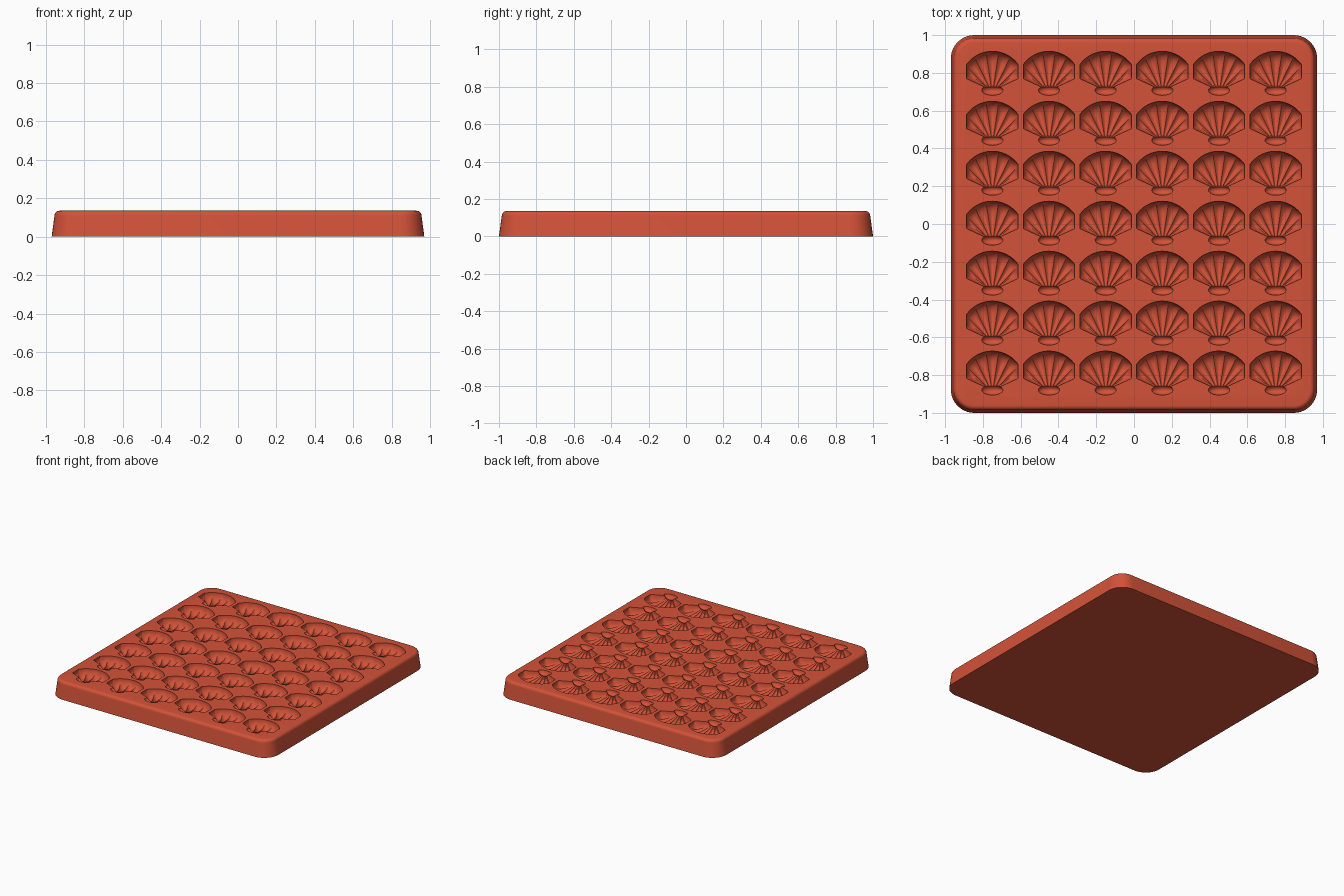
import bpy, bmesh
from math import sin, cos, pi, radians, sqrt
from mathutils import Matrix

if "Cube" in bpy.data.objects:
    bpy.data.objects.remove(bpy.data.objects["Cube"], do_unlink=True)

HEIGHT = 0.135
CELLS = [(-0.75 + 0.3 * i, -0.793 + 0.2645 * j) for i in range(6) for j in range(7)]

terracotta = bpy.data.materials.new("terracotta silicone")
terracotta.use_nodes = True
color = (0.65, 0.085, 0.04, 1)
terracotta.diffuse_color = color
terracotta.node_tree.nodes["Principled BSDF"].inputs["Base Color"].default_value = color


def make_object(name, bm):
    bmesh.ops.recalc_face_normals(bm, faces=bm.faces[:])
    mesh = bpy.data.meshes.new(name)
    bm.to_mesh(mesh)
    bm.free()
    mesh.materials.append(terracotta)
    obj = bpy.data.objects.new(name, mesh)
    bpy.context.collection.objects.link(obj)
    return obj


def rounded_ring(bm, inset, z, steps=10):
    """One rounded rectangle of the tray wall."""
    radius = 0.125 - inset
    ring = []
    for k, (sx, sy) in enumerate([(1, 1), (-1, 1), (-1, -1), (1, -1)]):
        for i in range(steps + 1):
            a = (k + i / steps) * pi / 2
            ring.append(bm.verts.new((sx * 0.845 + radius * cos(a),
                                      sy * 0.875 + radius * sin(a), z)))
    return ring


def build_tray():
    bm = bmesh.new()
    # drafted wall, then a rounded top edge
    profile = [(0, 0), (0.015, HEIGHT - 0.025)]
    for i in range(1, 7):
        a = i / 6 * pi / 2
        profile.append((0.015 + 0.025 * (1 - cos(a)), HEIGHT - 0.025 * (1 - sin(a))))
    rings = [rounded_ring(bm, inset, z) for inset, z in profile]
    for low, high in zip(rings, rings[1:]):
        for i in range(len(low)):
            j = (i + 1) % len(low)
            bm.faces.new((low[i], low[j], high[j], high[i]))
    bm.faces.new(rings[0])
    bm.faces.new(rings[-1])
    return make_object("mould_tray", bm)


def shell_point(u, s):
    """Fan surface: u runs across the ribs, s from hinge to rim."""
    a = u * radians(68)
    r = min(0.2 - 0.018 * a * a, 0.136 / max(abs(sin(a)), 0.01))
    x = 0.042 * u * (1 - s) + r * sin(a) * s
    y = -0.068 * (1 - s) + (-0.08 + r * cos(a)) * s
    if s < 0.7:
        along = 0.35 + 0.65 * sin(s / 0.7 * pi / 2)
    else:
        along = sqrt(max(0, 1 - ((s - 0.7) / 0.3) ** 2))
    across = sqrt(max(0, 1 - u ** 4))
    flute = 1 - 0.24 * (1 - abs(cos(3.5 * pi * u)))
    return x, y, 0.004 + 0.066 * along * across * flute


def add_shell(bm, cx, cy, nu=56, ns=14):
    grid = []
    for j in range(ns + 1):
        s = sin(j / ns * pi / 2)
        row = []
        for i in range(nu + 1):
            x, y, depth = shell_point(2 * i / nu - 1, s)
            row.append(bm.verts.new((cx + x, cy + y, HEIGHT - depth)))
        grid.append(row)
    for a, b in zip(grid, grid[1:]):
        for i in range(nu):
            bm.faces.new((a[i], a[i + 1], b[i + 1], b[i]))
    # straight skirt up to a flat lid above the tray
    border = (grid[0] + [row[-1] for row in grid[1:-1]]
              + grid[-1][::-1] + [row[0] for row in grid[-2:0:-1]])
    lid = [bm.verts.new((v.co.x, v.co.y, HEIGHT + 0.02)) for v in border]
    for i in range(len(border)):
        j = (i + 1) % len(border)
        bm.faces.new((border[i], border[j], lid[j], lid[i]))
    bm.faces.new(lid)


tray = build_tray()

# fluted shell cavities
bm = bmesh.new()
for cx, cy in CELLS:
    add_shell(bm, cx, cy)
shells = make_object("shell_cutter", bm)

# oval hinge cavities
bm = bmesh.new()
for cx, cy in CELLS:
    place = Matrix.Translation((cx, cy - 0.086, HEIGHT + 0.003))
    scale = Matrix.Diagonal((0.057, 0.027, 0.036, 1))
    bmesh.ops.create_uvsphere(bm, u_segments=28, v_segments=14, radius=1,
                              matrix=place @ scale)
hinges = make_object("hinge_cutter", bm)

# press the cavities into the tray
for cutter in (shells, hinges):
    cut = tray.modifiers.new(cutter.name, 'BOOLEAN')
    cut.operation = 'DIFFERENCE'
    cut.solver = 'EXACT'
    cut.object = cutter
    cutter.hide_render = True

bpy.context.view_layer.update()
graph = bpy.context.evaluated_depsgraph_get()
pressed = bpy.data.meshes.new_from_object(tray.evaluated_get(graph))
tray.modifiers.clear()
tray.data = pressed
for cutter in (shells, hinges):
    bpy.data.objects.remove(cutter, do_unlink=True)

for obj in bpy.context.selected_objects:
    obj.select_set(False)
tray.select_set(True)
bpy.context.view_layer.objects.active = tray
bpy.ops.object.shade_smooth_by_angle(angle=radians(30))
